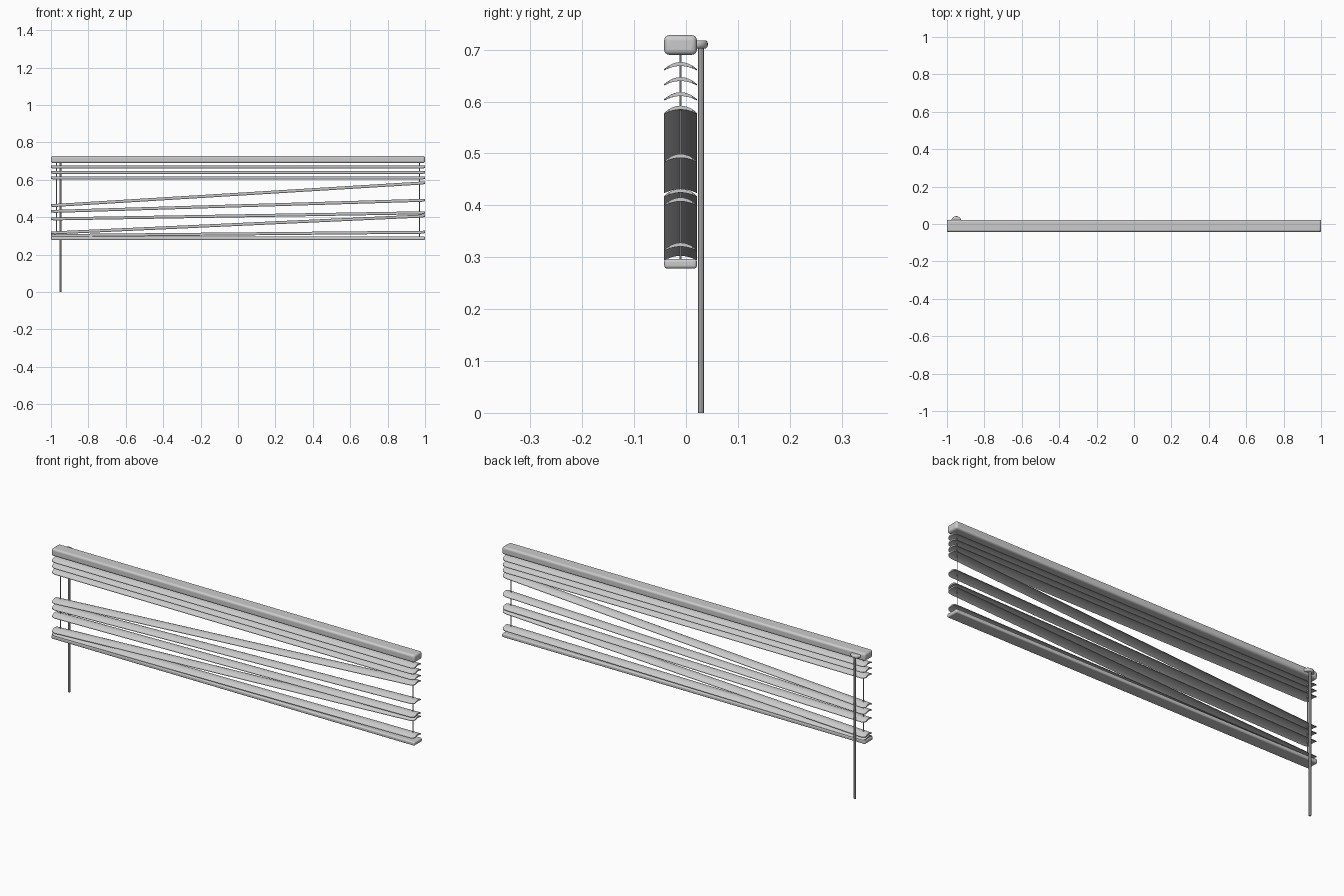
import bpy, bmesh, math

if "Cube" in bpy.data.objects:
    bpy.data.objects.remove(bpy.data.objects["Cube"])

YC = -0.0105     # depth centre of rails and slats
HALF = 0.0315    # half depth


def smooth(obj, angle=35):
    bpy.ops.object.select_all(action='DESELECT')
    obj.select_set(True)
    bpy.context.view_layer.objects.active = obj
    bpy.ops.object.shade_smooth_by_angle(angle=math.radians(angle))


def rail(name, z0, z1, bevel):
    bpy.ops.mesh.primitive_cube_add(size=1, location=(0, YC, (z0 + z1) / 2))
    o = bpy.context.object
    o.name = name
    o.scale = (2, 2 * HALF, z1 - z0)
    bpy.ops.object.transform_apply(location=False, rotation=False, scale=True)
    m = o.modifiers.new("round", 'BEVEL')
    m.width, m.segments = bevel, 4
    smooth(o)


def rod(name, x, y, z0, z1, r, sides):
    bpy.ops.mesh.primitive_cylinder_add(vertices=sides, radius=r, depth=z1 - z0,
                                        location=(x, y, (z0 + z1) / 2))
    o = bpy.context.object
    o.name = name
    smooth(o)
    return o


def slat(name, left, right, n=10):
    """Crescent section swept along x with rounded end corners; left/right = top height."""
    ends = [(1.0, 0.72), (0.997, 0.84), (0.99, 0.94), (0.978, 1.0)]
    stations = [(-x, s) for x, s in ends] + [(x, s) for x, s in reversed(ends)]
    bm = bmesh.new()
    rings = []
    for x, s in stations:
        top_z = left + (right - left) * (x + 1) / 2
        ts = [-1 + 2 * i / n for i in range(n + 1)]
        ring = [bm.verts.new((x, YC + t * s * HALF, top_z - 0.0135 * (t * s) ** 2)) for t in ts]
        ring += [bm.verts.new((x, YC + t * s * HALF,
                               top_z - 0.0075 - 0.0085 * (t * s) ** 2)) for t in reversed(ts)]
        rings.append(ring)
    k = len(rings[0])
    for a, b in zip(rings, rings[1:]):
        for i in range(k):
            bm.faces.new((a[i], a[(i + 1) % k], b[(i + 1) % k], b[i]))
    bm.faces.new(rings[0])
    bm.faces.new(rings[-1])
    bmesh.ops.recalc_face_normals(bm, faces=bm.faces)
    me = bpy.data.meshes.new(name)
    bm.to_mesh(me)
    bm.free()
    o = bpy.data.objects.new(name, me)
    bpy.context.collection.objects.link(o)
    smooth(o)


# Head rail and bottom rail
rail("head_rail", 0.690, 0.728, 0.010)
rail("bottom_rail", 0.278, 0.297, 0.006)

# Slats: three level, the rest sagging on the left
heights = [(0.676, 0.676), (0.647, 0.647), (0.618, 0.618), (0.470, 0.592),
           (0.439, 0.499), (0.399, 0.432), (0.324, 0.415), (0.310, 0.328)]
for i, (l, r) in enumerate(heights):
    slat(f"slat_{i + 1}", l, r)

# Lift cords
for side, x in (("left", -0.97), ("right", 0.97)):
    rod(f"cord_{side}", x, YC, 0.285, 0.70, 0.002, 8)

# Tilt wand with its rounded holder on the back of the head rail
rod("tilt_wand", -0.95, 0.029, 0.0, 0.706, 0.0055, 8)
holder = rod("wand_holder", -0.95, 0.015, 0.702, 0.718, 0.027, 32)
m = holder.modifiers.new("round", 'BEVEL')
m.width, m.segments = 0.006, 3
